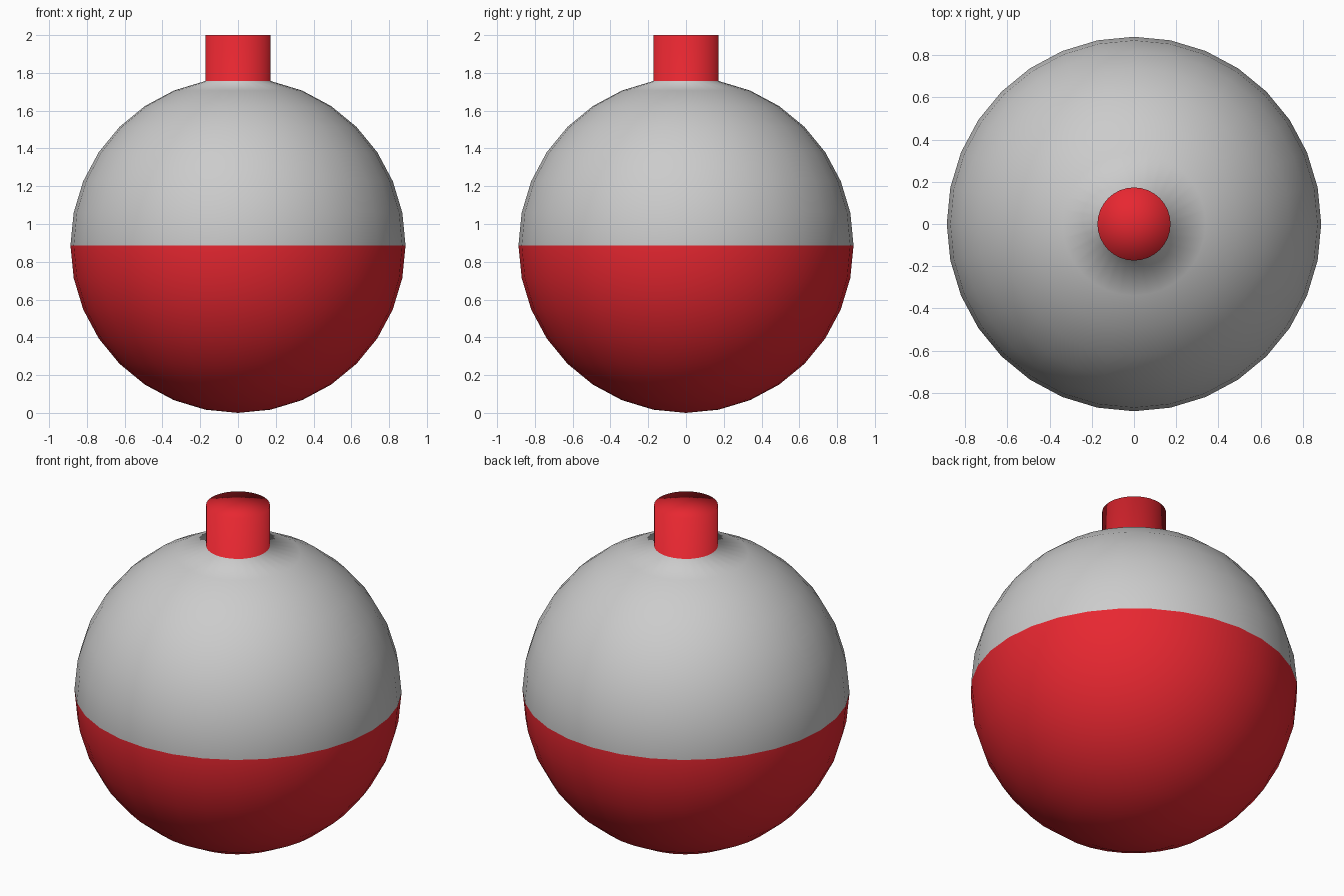
import bpy, bmesh
from math import radians

if "Cube" in bpy.data.objects:
    bpy.data.objects.remove(bpy.data.objects["Cube"])

R = 0.887          # ball radius
TOP = 2.0          # height of the plunger top


def material(name, rgb):
    m = bpy.data.materials.new(name)
    m.diffuse_color = (*rgb, 1)
    m.use_nodes = True
    m.node_tree.nodes["Principled BSDF"].inputs["Base Color"].default_value = m.diffuse_color
    return m


# Ball: 32 segments by 16 rings, standing on the ground
bm = bmesh.new()
bmesh.ops.create_uvsphere(bm, u_segments=32, v_segments=16, radius=R)
bmesh.ops.translate(bm, verts=bm.verts, vec=(0, 0, R))

# Plunger: top fan pulled straight up into a flat-topped cylinder
pole = max(bm.verts, key=lambda v: v.co.z)
ext = bmesh.ops.extrude_face_region(bm, geom=list(pole.link_faces))
cap_verts = [g for g in ext["geom"] if isinstance(g, bmesh.types.BMVert)]
for v in cap_verts:
    v.co.z = TOP
for v in [v for v in bm.verts if not v.link_faces]:
    bm.verts.remove(v)
inner = [f for f in bm.faces if all(v.co.length < 0 for v in f.verts)]
if pole.is_valid:
    bm.verts.remove(pole)   # drop any leftover inner fan

# Colours: lower half and plunger red, upper half grey
ring_z = R + R * 0.9808
for f in bm.faces:
    z = f.calc_center_median().z
    f.material_index = 1 if z < R or z > ring_z + 0.02 else 0
    f.smooth = True
bmesh.ops.recalc_face_normals(bm, faces=bm.faces)

mesh = bpy.data.meshes.new("float_ball")
bm.to_mesh(mesh)
bm.free()
ball = bpy.data.objects.new("float_ball", mesh)
bpy.context.collection.objects.link(ball)
mesh.materials.append(material("grey", (0.6, 0.6, 0.6)))
mesh.materials.append(material("red", (0.8, 0.02, 0.03)))
